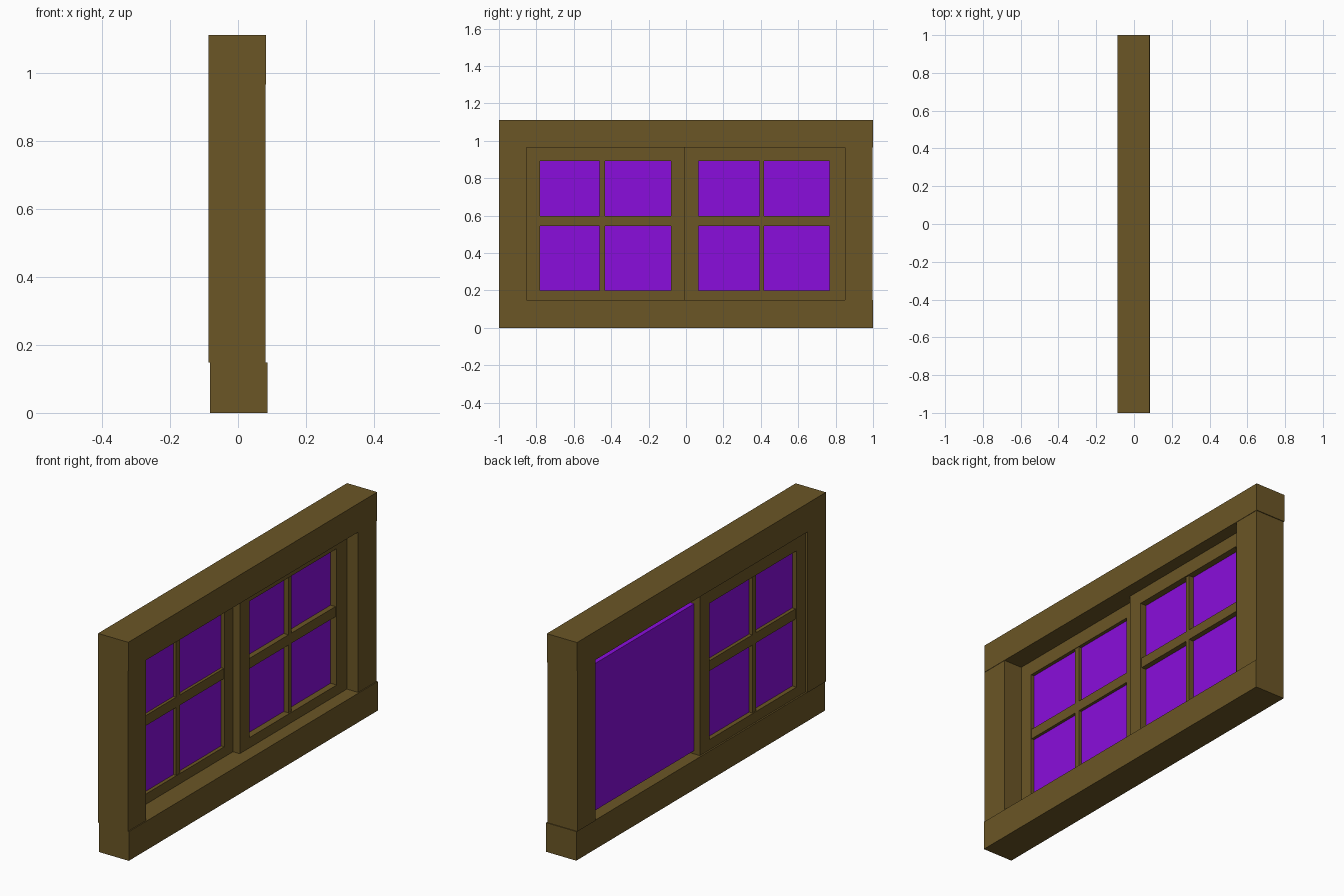
import bpy, bmesh
from mathutils import Vector

if "Cube" in bpy.data.objects:
    bpy.data.objects.remove(bpy.data.objects["Cube"])


def material(name, color):
    m = bpy.data.materials.new(name)
    m.diffuse_color = color
    m.use_nodes = True
    m.node_tree.nodes["Principled BSDF"].inputs["Base Color"].default_value = m.diffuse_color
    return m


WOOD = material("wood", (0.147, 0.093, 0.019, 1))
GLASS = material("glass", (0.254, 0.004, 0.716, 1))


def box(name, x, y, z, mat=WOOD):
    """Box from (min, max) ranges on each axis."""
    bm = bmesh.new()
    bmesh.ops.create_cube(bm, size=1)
    ranges = (x, y, z)
    for v in bm.verts:
        v.co = Vector([(r[0] + r[1]) / 2 + c * (r[1] - r[0]) for r, c in zip(ranges, v.co)])
    me = bpy.data.meshes.new(name)
    bm.to_mesh(me)
    bm.free()
    me.materials.append(mat)
    ob = bpy.data.objects.new(name, me)
    bpy.context.collection.objects.link(ob)
    return ob


# Outer frame
box("frame_head", (-0.087, 0.083), (-1, 1), (0.965, 1.11))
box("frame_sill", (-0.083, 0.086), (-1, 1), (0, 0.148))
box("frame_jamb_left", (-0.087, 0.081), (-1, -0.853), (0.148, 0.965))
box("frame_jamb_right", (-0.087, 0.081), (0.85, 0.996), (0.148, 0.965))

Z0, Z1 = 0.148, 0.965


def sash(side, x, bars_x, y, pane_y, bar_y):
    # Stiles and rails
    box(side + "_sash_outer_stile", x, (y[0], pane_y[0]), (Z0, Z1))
    box(side + "_sash_inner_stile", x, (pane_y[1], y[1]), (Z0, Z1))
    box(side + "_sash_bottom_rail", x, pane_y, (Z0, 0.2))
    box(side + "_sash_top_rail", x, pane_y, (0.893, Z1))
    # Glazing bars
    box(side + "_horizontal_bar", bars_x, pane_y, (0.545, 0.597))
    for n, z in (("lower", (0.2, 0.545)), ("upper", (0.597, 0.893))):
        box(f"{side}_{n}_vertical_bar", bars_x, bar_y, z)


# Two sliding sashes on neighbouring tracks
sash("left", (-0.075, -0.021), (-0.070, -0.024), (-0.853, -0.005), (-0.78, -0.08), (-0.463, -0.433))
sash("right", (-0.021, 0.017), (-0.018, 0.010), (-0.01, 0.85), (0.068, 0.768), (0.392, 0.416))

# Glass panes: the right one covers the back of its sash
box("left_glass", (-0.052, -0.039), (-0.79, -0.07), (0.19, 0.9), GLASS)
box("right_glass", (-0.043, -0.017), (-0.004, 0.84), (0.165, 0.912), GLASS)
